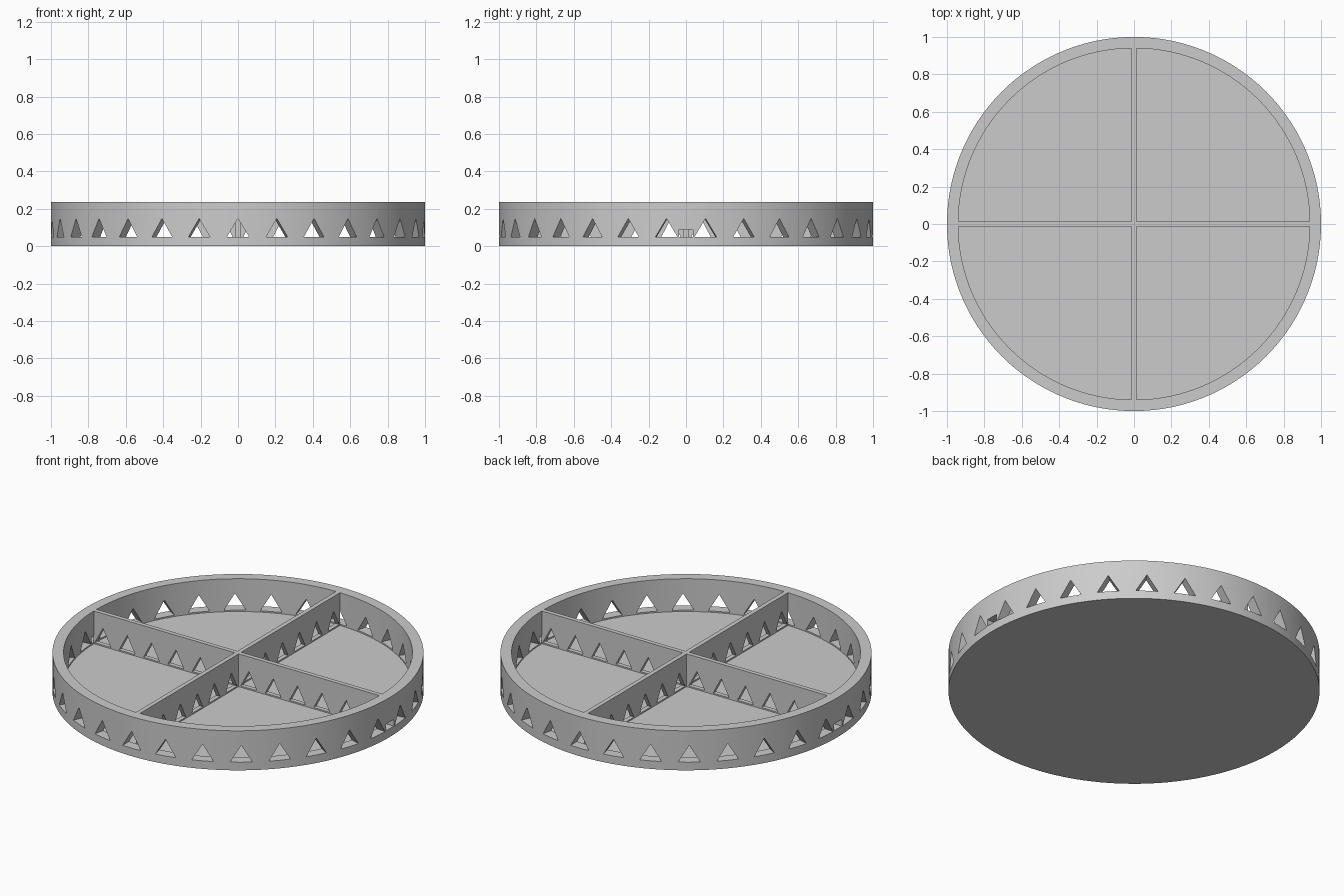
import bpy, bmesh, math
from mathutils import Matrix

cube = bpy.data.objects.get("Cube")
if cube:
    bpy.data.objects.remove(cube, do_unlink=True)

HEIGHT, FLOOR, INNER, THICK = 0.235, 0.04, 0.94, 0.026
HOLE_Z, HOLE_TOP = 0.048, 0.148

grey = bpy.data.materials.new("plain grey")
grey.use_nodes = True
grey.diffuse_color = (0.6, 0.6, 0.6, 1)
grey.node_tree.nodes["Principled BSDF"].inputs["Base Color"].default_value = (0.6, 0.6, 0.6, 1)


def make_object(name, bm):
    bmesh.ops.recalc_face_normals(bm, faces=bm.faces)
    mesh = bpy.data.meshes.new(name)
    bm.to_mesh(mesh)
    bm.free()
    obj = bpy.data.objects.new(name, mesh)
    bpy.context.collection.objects.link(obj)
    mesh.materials.append(grey)
    return obj


def add_box(bm, size, centre):
    matrix = Matrix.Translation(centre) @ Matrix.Diagonal((*size, 1))
    bmesh.ops.create_cube(bm, size=1, matrix=matrix)


def add_prism(bm, half, near, far, matrix):
    """Triangular prism running along local x."""
    outline = [(-half, HOLE_Z), (half, HOLE_Z), (0, HOLE_TOP)]
    ends = [[bm.verts.new(matrix @ Matrix.Translation((x, y, z)).translation)
             for y, z in outline] for x in (near, far)]
    bm.faces.new(ends[0])
    bm.faces.new(ends[1])
    for i in range(3):
        j = (i + 1) % 3
        bm.faces.new((ends[0][i], ends[0][j], ends[1][j], ends[1][i]))


def cut(obj, cutter):
    cutter.hide_render = True
    mod = obj.modifiers.new("cut", "BOOLEAN")
    mod.operation, mod.solver, mod.object = "DIFFERENCE", "EXACT", cutter
    select(obj)
    bpy.ops.object.modifier_apply(modifier=mod.name)
    bpy.data.objects.remove(cutter, do_unlink=True)


def select(obj):
    bpy.ops.object.select_all(action="DESELECT")
    obj.select_set(True)
    bpy.context.view_layer.objects.active = obj


# Tray: one lathed profile for floor and outer wall
bm = bmesh.new()
profile = [(0, 0), (1, 0), (1, HEIGHT), (INNER, HEIGHT), (INNER, FLOOR), (0, FLOOR)]
verts = [bm.verts.new((r, 0, z)) for r, z in profile]
edges = [bm.edges.new(pair) for pair in zip(verts, verts[1:])]
bmesh.ops.spin(bm, geom=verts + edges, cent=(0, 0, 0), axis=(0, 0, 1),
               angle=math.tau, steps=120, use_duplicate=False)
bmesh.ops.remove_doubles(bm, verts=bm.verts, dist=0.0005)
tray = make_object("round_tray", bm)

# Ring of triangular vents, plus a small slot at both ends of the x divider
bm = bmesh.new()
for k in range(30):
    turn = Matrix.Rotation(math.radians(6 + 12 * k), 4, "Z")
    add_prism(bm, 0.06, 0.9, 1.05, turn)
for side in (-1, 1):
    add_box(bm, (0.1, 0.074, 0.04), (side * 0.985, 0, 0.07))
cut(tray, make_object("tray_cutter", bm))

# Crossed dividers with evenly spaced triangular vents
dividers = []
for name, angle in (("divider_left_right", 0), ("divider_front_back", 90)):
    bm = bmesh.new()
    low = FLOOR - 0.01
    add_box(bm, (2 * INNER + 0.002, THICK, HEIGHT - low), (0, 0, (HEIGHT + low) / 2))
    divider = make_object(name, bm)
    bm = bmesh.new()
    for k in range(6):
        for side in (-1, 1):
            place = Matrix.Translation((side * (0.08 + 0.16 * k), 0, 0)) @ Matrix.Rotation(math.pi / 2, 4, "Z")
            add_prism(bm, 0.053, -0.1, 0.1, place)
    cut(divider, make_object("divider_cutter", bm))
    divider.rotation_euler.z = math.radians(angle)
    dividers.append(divider)

for obj in [tray] + dividers:
    select(obj)
    bpy.ops.object.shade_smooth_by_angle(angle=math.radians(30))
